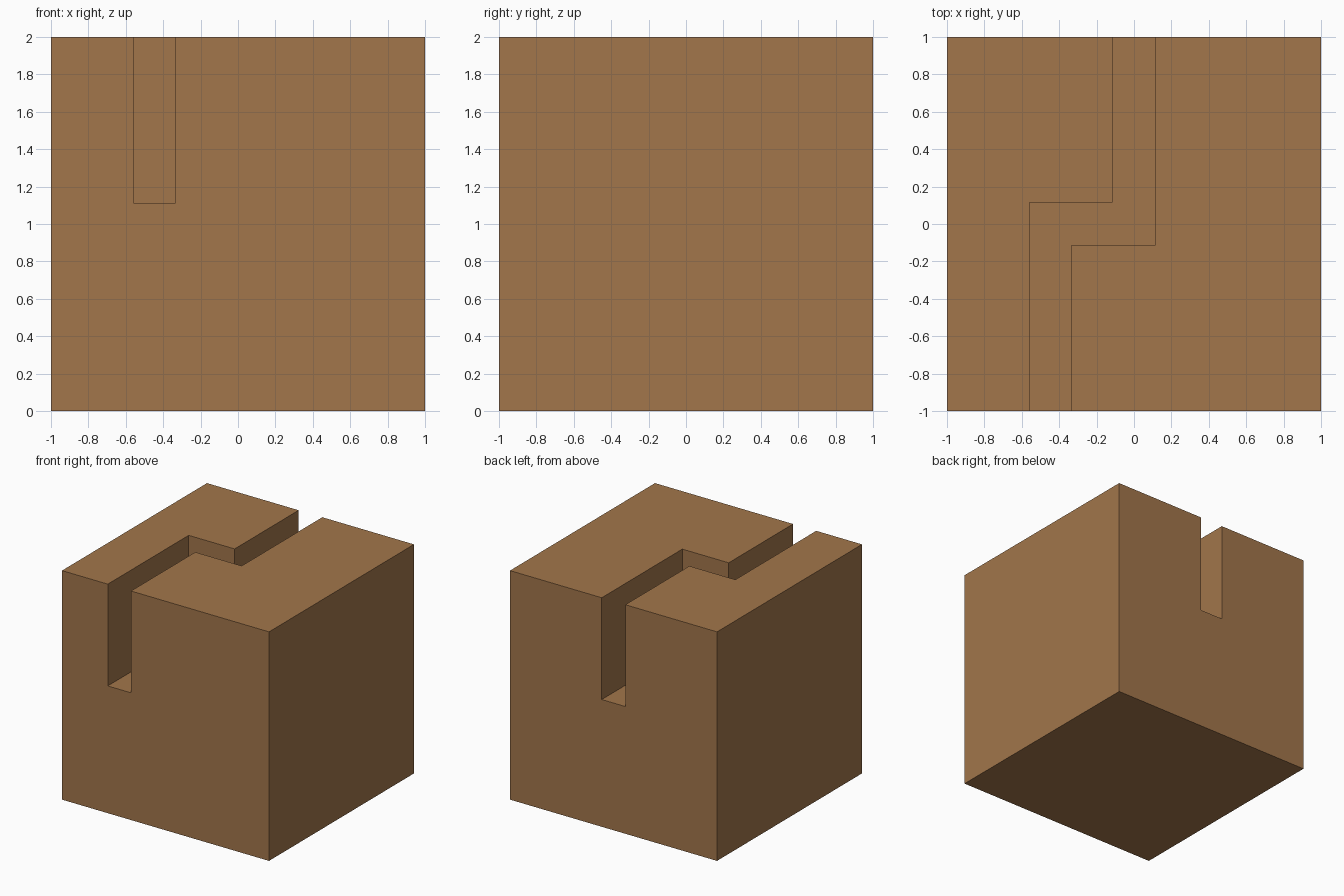
import bpy, bmesh

if "Cube" in bpy.data.objects:
    bpy.data.objects.remove(bpy.data.objects["Cube"])


def prism(name, outline, z0, z1):
    """Extrude a plan outline from z0 up to z1."""
    bm = bmesh.new()
    face = bm.faces.new([bm.verts.new((x, y, z0)) for x, y in outline])
    out = bmesh.ops.extrude_face_region(bm, geom=[face])
    top = [v for v in out["geom"] if isinstance(v, bmesh.types.BMVert)]
    bmesh.ops.translate(bm, verts=top, vec=(0, 0, z1 - z0))
    bmesh.ops.recalc_face_normals(bm, faces=bm.faces)
    mesh = bpy.data.meshes.new(name)
    bm.to_mesh(mesh)
    bm.free()
    obj = bpy.data.objects.new(name, mesh)
    bpy.context.collection.objects.link(obj)
    return obj


# Solid cube
block = prism("block", [(-1, -1), (1, -1), (1, 1), (-1, 1)], 0, 2)
wood = bpy.data.materials.new("brown")
wood.diffuse_color = (0.36, 0.18, 0.07, 1)
wood.use_nodes = True
wood.node_tree.nodes["Principled BSDF"].inputs["Base Color"].default_value = wood.diffuse_color
block.data.materials.append(wood)

# Stepped channel running front to back, open at the top
channel = prism("channel_cutter", [
    (-0.558, -1.2), (-0.334, -1.2), (-0.334, -0.112), (0.114, -0.112),
    (0.114, 1.2), (-0.114, 1.2), (-0.114, 0.116), (-0.558, 0.116)], 1.111, 2.2)
channel.data.materials.append(wood)
channel.hide_render = True
channel.hide_set(True)

cut = block.modifiers.new("channel", 'BOOLEAN')
cut.operation = 'DIFFERENCE'
cut.solver = 'EXACT'
cut.object = channel
